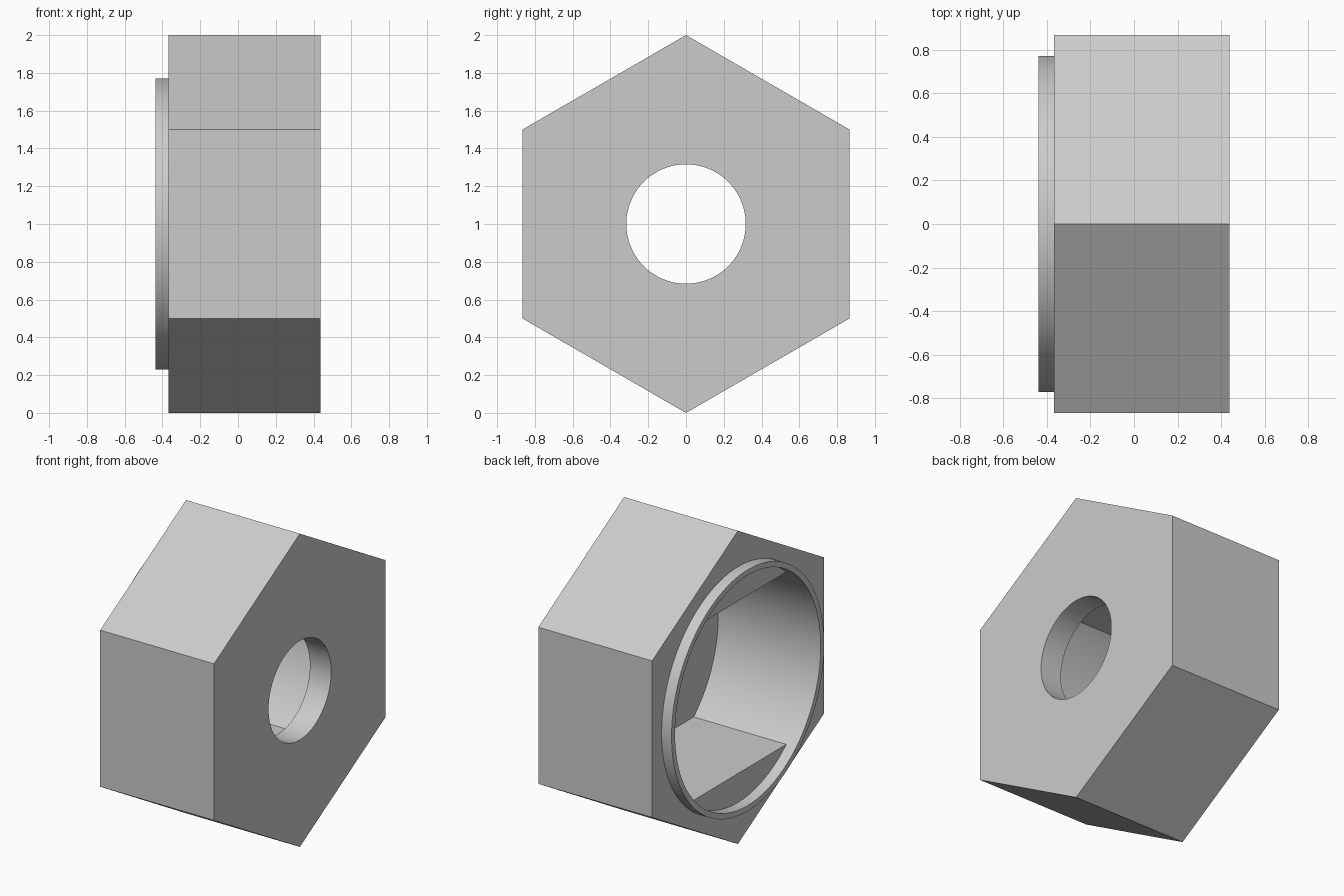
import bpy, bmesh
from math import sin, cos, pi, asin, radians

if "Cube" in bpy.data.objects:
    bpy.data.objects.remove(bpy.data.objects["Cube"], do_unlink=True)

CENTRE_Z = 1.0
END = 0.437           # half length along x
SHOULDER = -0.367     # where the collar meets the hex body
FLOOR = 0.287         # depth of the socket
BORE = 0.735
FLAT = 0.55           # half distance between socket flats

grey = bpy.data.materials.new("plain_grey")
grey.use_nodes = True
grey.diffuse_color = (0.6, 0.6, 0.6, 1)
grey.node_tree.nodes["Principled BSDF"].inputs["Base Color"].default_value = (0.6, 0.6, 0.6, 1)


def circle(radius, sides):
    """Outline in (y, z) with a corner at the top."""
    return [(radius * sin(2 * pi * i / sides), radius * cos(2 * pi * i / sides))
            for i in range(sides)]


def flatted_circle(radius, flat, steps=48):
    """Circle cut by a flat at the top and the bottom."""
    limit = asin(flat / radius)
    side = [(radius * cos(a), radius * sin(a))
            for a in (limit - 2 * limit * i / steps for i in range(steps + 1))]
    return side + [(-y, -z) for y, z in side]


def prism(name, outline, x0, x1):
    """Extrude an outline along x."""
    bm = bmesh.new()
    face = bm.faces.new([bm.verts.new((x0, y, z + CENTRE_Z)) for y, z in outline])
    grown = bmesh.ops.extrude_face_region(bm, geom=[face], use_keep_orig=True)
    moved = [v for v in grown["geom"] if isinstance(v, bmesh.types.BMVert)]
    bmesh.ops.translate(bm, verts=moved, vec=(x1 - x0, 0, 0))
    bmesh.ops.recalc_face_normals(bm, faces=bm.faces)
    mesh = bpy.data.meshes.new(name)
    bm.to_mesh(mesh)
    bm.free()
    mesh.materials.append(grey)
    obj = bpy.data.objects.new(name, mesh)
    bpy.context.collection.objects.link(obj)
    return obj


def select_only(obj):
    bpy.ops.object.select_all(action='DESELECT')
    obj.select_set(True)
    bpy.context.view_layer.objects.active = obj


def cut(obj, cutter):
    cutter.hide_render = True
    mod = obj.modifiers.new("cut", 'BOOLEAN')
    mod.operation = 'DIFFERENCE'
    mod.solver = 'EXACT'
    mod.object = cutter
    select_only(obj)
    bpy.ops.object.modifier_apply(modifier=mod.name)
    bpy.data.objects.remove(cutter, do_unlink=True)


# Hex body with a flat-sided socket and a round through hole
body = prism("hex_body", circle(1.0, 6), SHOULDER, END)
cut(body, prism("socket_cutter", flatted_circle(BORE, FLAT), -0.6, FLOOR))
cut(body, prism("hole_cutter", circle(0.316, 96), 0, 0.6))

# Thin round collar around the socket mouth
collar = prism("collar", circle(0.77, 128), -END, SHOULDER)
cut(collar, prism("collar_cutter", circle(BORE, 128), -0.6, 0))

for part in (body, collar):
    select_only(part)
    bpy.ops.object.shade_smooth_by_angle(angle=radians(30))
